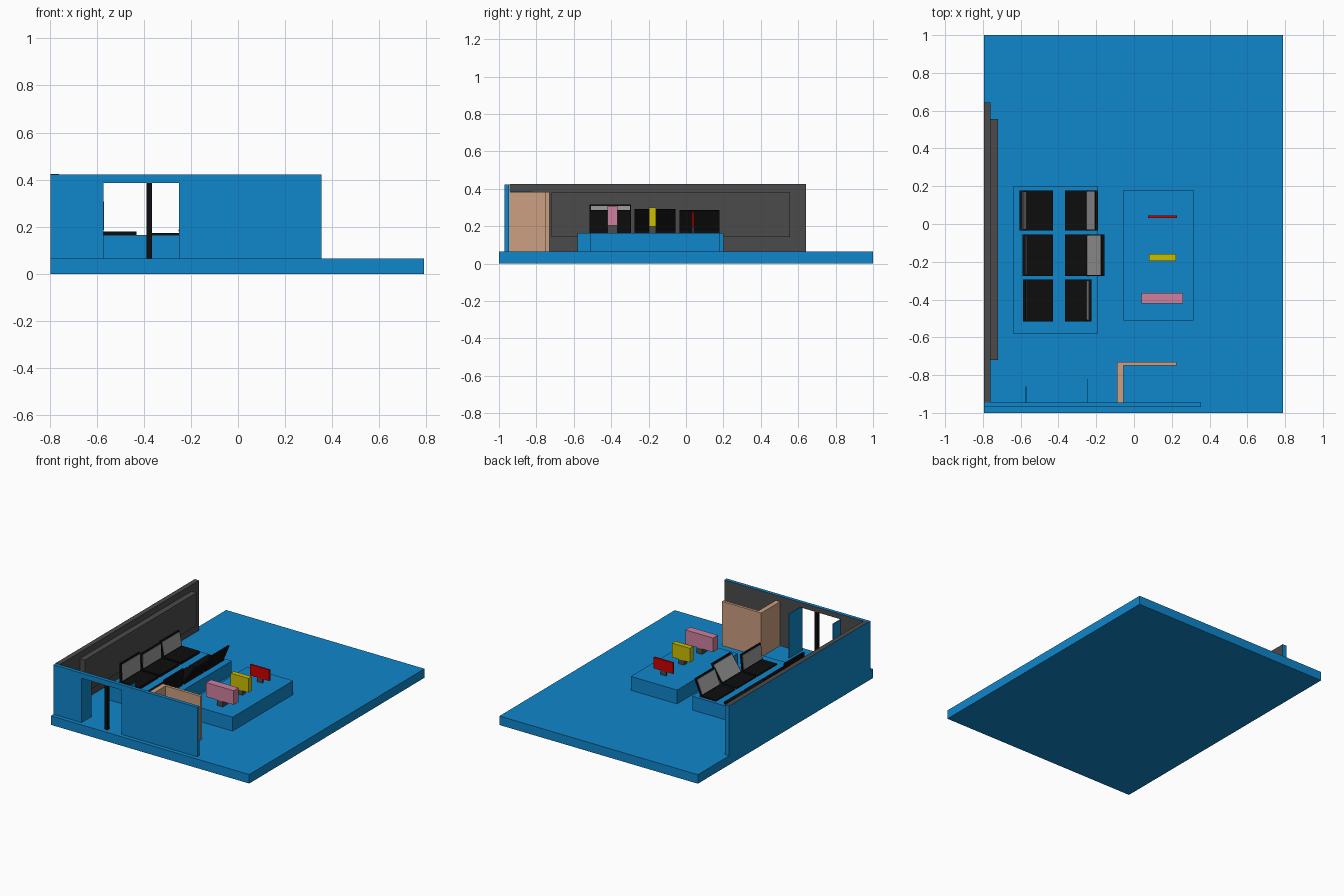
import bpy, bmesh
from mathutils import Vector

if "Cube" in bpy.data.objects:
    bpy.data.objects.remove(bpy.data.objects["Cube"])


def material(name, r, g, b):
    m = bpy.data.materials.new(name)
    m.diffuse_color = (r, g, b, 1)
    m.use_nodes = True
    m.node_tree.nodes["Principled BSDF"].inputs["Base Color"].default_value = m.diffuse_color
    return m


BLUE = material("blue", 0.005, 0.24, 0.6)
GREY = material("dark_grey", 0.07, 0.07, 0.07)
BLACK = material("black", 0.004, 0.004, 0.004)
SILVER = material("silver", 0.33, 0.33, 0.33)
TAN = material("tan", 0.6, 0.35, 0.22)
RED = material("red", 0.6, 0.0, 0.0)
YELLOW = material("yellow", 0.6, 0.52, 0.0)
PINK = material("pink", 0.62, 0.22, 0.34)


def prism(name, pts, lo, hi, mat, axis="y", lining=None, lined_dirs=()):
    """Extrude an outline along y (points are x,z) or z (points are x,y)."""
    bm = bmesh.new()
    if axis == "y":
        verts = [bm.verts.new((a, lo, b)) for a, b in pts]
        step = Vector((0, hi - lo, 0))
    else:
        verts = [bm.verts.new((a, b, lo)) for a, b in pts]
        step = Vector((0, 0, hi - lo))
    face = bm.faces.new(verts)
    res = bmesh.ops.extrude_face_region(bm, geom=[face], use_keep_orig=True)
    top = [g for g in res["geom"] if isinstance(g, bmesh.types.BMVert)]
    bmesh.ops.translate(bm, verts=top, vec=step)
    bmesh.ops.recalc_face_normals(bm, faces=bm.faces)
    for f in bm.faces:
        if any(f.normal.dot(Vector(d)) > 0.9 for d in lined_dirs):
            f.material_index = 1
    me = bpy.data.meshes.new(name)
    bm.to_mesh(me)
    bm.free()
    me.materials.append(mat)
    if lining:
        me.materials.append(lining)
    ob = bpy.data.objects.new(name, me)
    bpy.context.collection.objects.link(ob)
    return ob


def box(name, x, y, z, mat, **kw):
    return prism(name, [(x[0], y[0]), (x[1], y[0]), (x[1], y[1]), (x[0], y[1])],
                 z[0], z[1], mat, axis="z", **kw)


FLOOR, TABLE = 0.065, 0.165

# Floor slab
box("floor", (-0.795, 0.79), (-1, 1), (0, FLOOR), BLUE)

# Front wall with doorway, grey on the inside
prism("front_wall", [(-0.795, FLOOR), (-0.57, FLOOR), (-0.57, 0.385), (-0.25, 0.385),
                     (-0.25, FLOOR), (0.355, FLOOR), (0.355, 0.422), (-0.795, 0.422)],
      -0.97, -0.945, BLUE, lining=GREY, lined_dirs=[(0, 1, 0)])
box("door_post", (-0.388, -0.365), (-0.968, -0.947), (FLOOR, 0.385), BLACK)
box("left_door", (-0.574, -0.57), (-0.945, -0.86), (FLOOR, 0.385), BLUE)
box("right_door", (-0.25, -0.246), (-0.945, -0.82), (FLOOR, 0.385), BLUE)

# Side wall, grey on the inside, with raised display panel
box("side_wall", (-0.795, -0.76), (-0.945, 0.642), (FLOOR, 0.425), BLUE,
    lining=GREY, lined_dirs=[(1, 0, 0), (0, 0, 1)])
box("wall_panel", (-0.76, -0.72), (-0.72, 0.555), (0.142, 0.38), GREY)

# L-shaped partition
prism("partition", [(-0.09, -0.945), (-0.055, -0.945), (-0.055, -0.75), (0.225, -0.75),
                    (0.225, -0.73), (-0.09, -0.73)], FLOOR, 0.383, TAN, axis="z")

# Display tables
box("laptop_table", (-0.64, -0.19), (-0.58, 0.2), (FLOOR, TABLE), BLUE)
box("monitor_table", (-0.055, 0.315), (-0.512, 0.18), (FLOOR, TABLE), BLUE)


def laptop(name, front, hinge, y, base_top, lean, top, thick):
    """Keyboard base plus leaning screen; opens towards the front x."""
    d = 1 if hinge > front else -1
    back = hinge + d * thick
    x = sorted((front, back))
    box(name + "_base", x, y, (TABLE, base_top), BLACK)
    tip = hinge + d * lean
    prism(name + "_lid", [(hinge, base_top), (back, base_top),
                          (tip + d * thick, top), (tip, top)], y[0], y[1], BLACK)
    # Display sits just in front of the lid
    h = top - base_top
    a, b = hinge + d * lean * 0.06, hinge + d * lean * 0.94
    za, zb = base_top + 0.06 * h, base_top + 0.94 * h
    prism(name + "_display", [(a - d * 0.003, za), (a, za), (b, zb), (b - d * 0.003, zb)],
          y[0] + 0.007, y[1] - 0.007, SILVER)


# Two rows of laptops: y span, left lean/top, right lean/top
rows = [((-0.515, -0.293), 0.002, 0.315, 0.012, 0.288),
        ((-0.276, -0.055), 0.004, 0.293, 0.08, 0.293),
        ((-0.035, 0.178), 0.02, 0.287, 0.046, 0.284)]
for i, (y, ll, lt, rl, rt) in enumerate(rows, 1):
    laptop(f"left_laptop_{i}", -0.43, -0.571, y, 0.181, ll, lt, 0.014)
    laptop(f"right_laptop_{i}", -0.365, -0.25, y, 0.174, rl, rt, 0.013)

# Coloured monitors on short stands
for name, mat, x, y, z in [("pink", PINK, (0.04, 0.26), (-0.42, -0.365), (0.205, 0.307)),
                           ("yellow", YELLOW, (0.08, 0.222), (-0.197, -0.16), (0.198, 0.3)),
                           ("red", RED, (0.073, 0.227), (0.032, 0.044), (0.195, 0.275))]:
    c = (x[0] + x[1]) / 2
    box(name + "_monitor", x, y, z, mat)
    box(name + "_stand", (c - 0.022, c + 0.022), y, (TABLE, z[0]), GREY)
